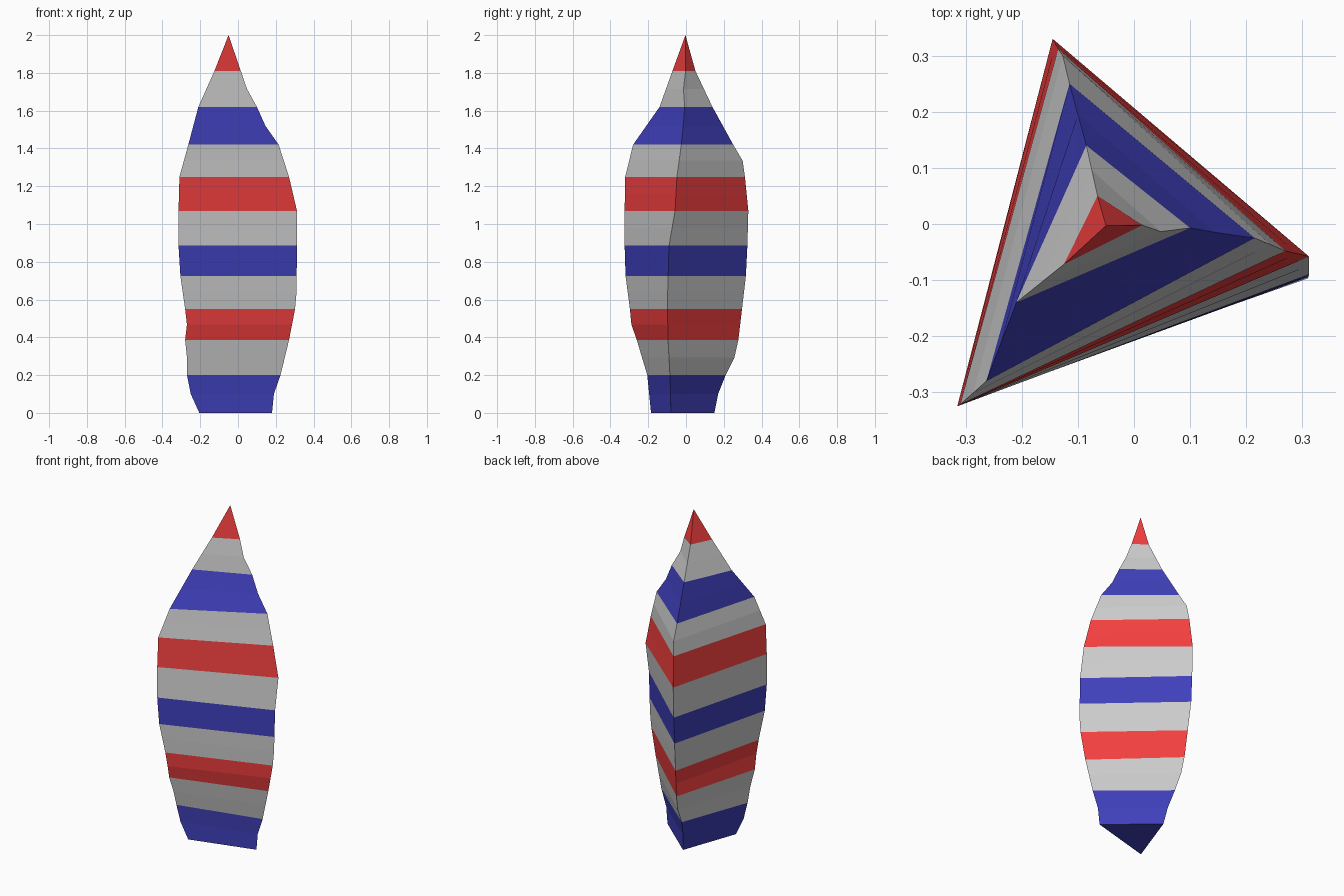
import bpy

# Three long edges of the spindle as (height, x, y) rails
LEFT_EDGE = [(0, -.205, -.185), (.1, -.25, -.195), (.2, -.27, -.205), (.3, -.27, -.235),
             (.385, -.28, -.26), (.47, -.27, -.29), (.55, -.28, -.297), (.725, -.305, -.32),
             (.885, -.315, -.325), (1.07, -.315, -.325), (1.25, -.31, -.322),
             (1.42, -.263, -.28), (1.62, -.21, -.14), (1.81, -.125, -.072), (2, -.05, -.003)]
RIGHT_EDGE = [(0, .18, -.08), (.1, .19, -.082), (.2, .225, -.085), (.385, .27, -.095),
              (.55, .302, -.098), (.64, .31, -.097), (.885, .312, -.09), (1.07, .312, -.058),
              (1.25, .27, -.048), (1.42, .215, -.025), (1.52, .145, -.015),
              (1.62, .1, -.007), (1.72, .045, -.014), (1.81, .015, -.002), (2, -.05, -.003)]
BACK_EDGE = [(0, -.085, .15), (.1, -.1, .17), (.2, -.118, .21), (.3, -.125, .26),
             (.385, -.13, .277), (.725, -.145, .317), (.885, -.145, .325), (1.07, -.145, .33),
             (1.25, -.135, .312), (1.335, -.127, .3), (1.42, -.115, .25),
             (1.62, -.085, .14), (1.81, -.065, .05), (2, -.05, -.003)]
LEVELS = [0, .2, .385, .55, .725, .885, 1.07, 1.25, 1.42, 1.62, 1.81, 2]


def sample(rail, z):
    for (z0, x0, y0), (z1, x1, y1) in zip(rail, rail[1:]):
        if z <= z1:
            t = (z - z0) / (z1 - z0)
            return (x0 + (x1 - x0) * t, y0 + (y1 - y0) * t, z)


def ring(z):
    return [sample(r, z) for r in (LEFT_EDGE, RIGHT_EDGE, BACK_EDGE)]


def material(name, rgb):
    m = bpy.data.materials.new(name)
    m.diffuse_color = (*rgb, 1)
    return m


blue = material("blue", (.05, .05, .5))
red = material("red", (.9, .05, .05))
STRIPES = [("blue", blue), ("plain", None), ("red", red), ("plain", None)]

# Stacked triangular bands, each with a ring at its middle
for i, (lo, hi) in enumerate(zip(LEVELS, LEVELS[1:])):
    name, mat = STRIPES[i % 4]
    top = hi == 2
    verts = ring(lo) + ring((lo + hi) / 2)
    verts += [sample(LEFT_EDGE, hi)] if top else ring(hi)
    faces = []
    for k in range(3):
        n = (k + 1) % 3
        faces.append((k, n, 3 + n, 3 + k))
        faces.append((3 + k, 3 + n, 6) if top else (3 + k, 3 + n, 6 + n, 6 + k))
    if i == 0:  # closed foot
        faces.append((2, 1, 0))
    mesh = bpy.data.meshes.new(f"{name}_band_{i + 1}")
    mesh.from_pydata(verts, [], faces)
    if mat:
        mesh.materials.append(mat)
    obj = bpy.data.objects.new(mesh.name, mesh)
    bpy.context.collection.objects.link(obj)
